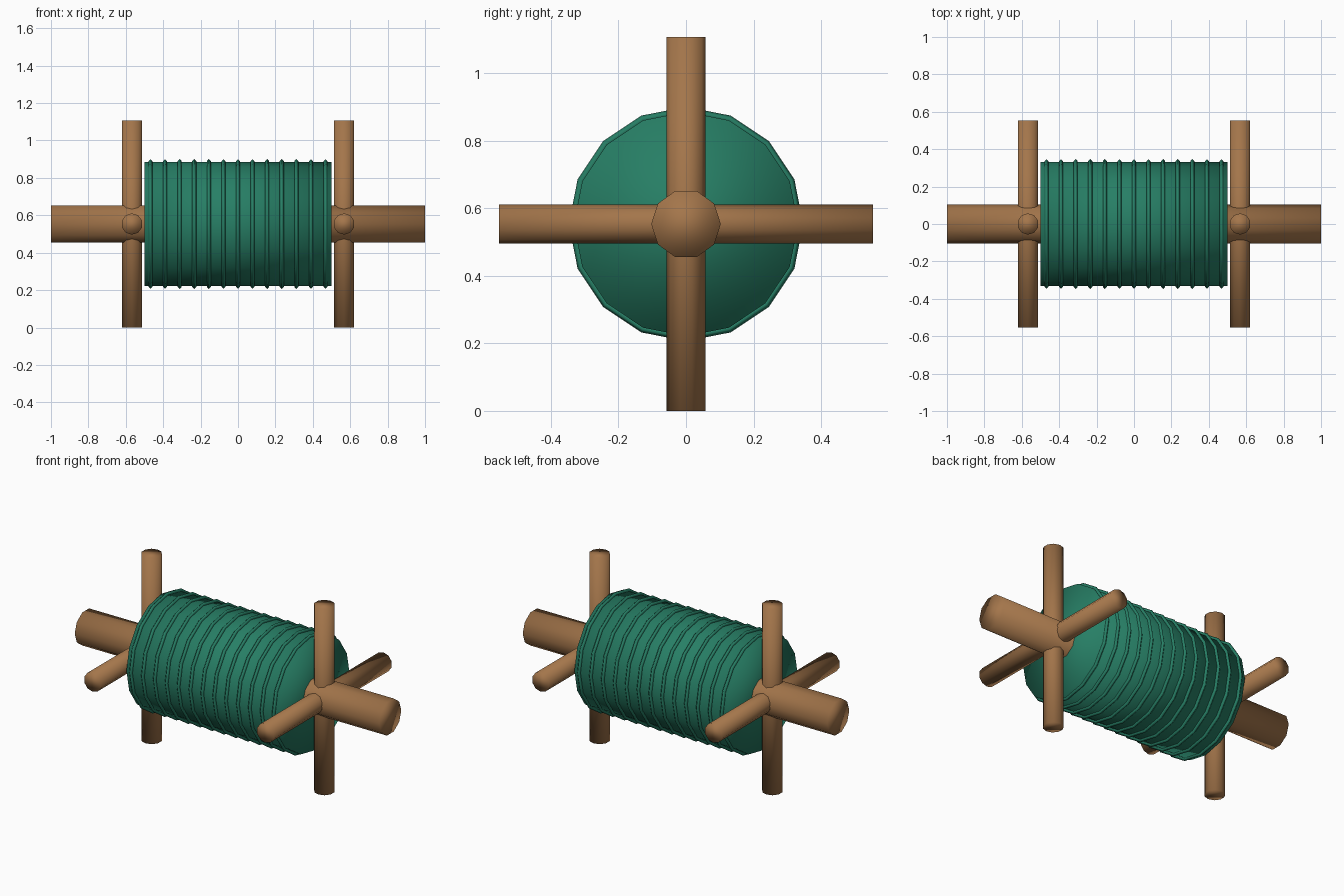
import bpy
from math import pi, cos, sin
from mathutils import Matrix, Vector

old = bpy.data.objects.get("Cube")
if old:
    bpy.data.objects.remove(old, do_unlink=True)

AXIS_Z = 0.5535


def material(name, rgb):
    m = bpy.data.materials.new(name)
    m.use_nodes = True
    m.diffuse_color = (*rgb, 1)
    m.node_tree.nodes["Principled BSDF"].inputs["Base Color"].default_value = (*rgb, 1)
    return m


wood = material("brown wood", (0.37, 0.18, 0.07))
rope = material("green rope", (0.02, 0.21, 0.13))

# Columns: first radial direction, second radial direction, length axis
X, Y, Z = Vector((1, 0, 0)), Vector((0, 1, 0)), Vector((0, 0, 1))


def frame(first, axis):
    return Matrix((first, axis.cross(first), axis)).transposed()


def solid(name, verts, faces, mat, center, first, axis):
    mesh = bpy.data.meshes.new(name)
    turn = frame(first, axis)
    mesh.from_pydata([turn @ Vector(v) for v in verts], [], faces)
    mesh.materials.append(mat)
    mesh.shade_smooth()
    ob = bpy.data.objects.new(name, mesh)
    ob.location = center
    bpy.context.collection.objects.link(ob)


def rod(name, sides, radius, length, center, first, axis, mat):
    ring = [(radius * cos(2 * pi * i / sides), radius * sin(2 * pi * i / sides))
            for i in range(sides)]
    verts = [(x, y, h) for h in (-length / 2, length / 2) for x, y in ring]
    faces = [(i, (i + 1) % sides, sides + (i + 1) % sides, sides + i) for i in range(sides)]
    faces += [tuple(reversed(range(sides))), tuple(range(sides, 2 * sides))]
    solid(name, verts, faces, mat, center, first, axis)


def hoop(name, major, minor, sides, steps, center, mat):
    verts, faces = [], []
    for i in range(sides):
        a = 2 * pi * i / sides
        for j in range(steps):
            b = 2 * pi * j / steps
            r = major + minor * cos(b)
            verts.append((r * cos(a), r * sin(a), minor * sin(b)))
            n, k = (i + 1) % sides, (j + 1) % steps
            faces.append((i * steps + j, n * steps + j, n * steps + k, i * steps + k))
    solid(name, verts, faces, mat, center, Y, X)


# Axle and drum
rod("axle", 10, 0.103, 2.0, (0, 0, AXIS_Z), Y, X, wood)
rod("drum", 16, 0.332, 1.0, (0, 0, AXIS_Z), Y, X, rope)

# Rope windings
for n in range(13):
    hoop(f"winding_{n + 1}", 0.336, 0.011, 16, 4, (0.078 * (n - 6), 0, AXIS_Z), rope)

# Crossed handles at each end
for side, x in (("left", 0.567), ("right", -0.567)):
    rod(f"{side}_upright_handle", 10, 0.057, 2 * AXIS_Z, (x, 0, AXIS_Z), Y, Z, wood)
    rod(f"{side}_level_handle", 10, 0.057, 2 * AXIS_Z, (x, 0, AXIS_Z), Z, Y, wood)
